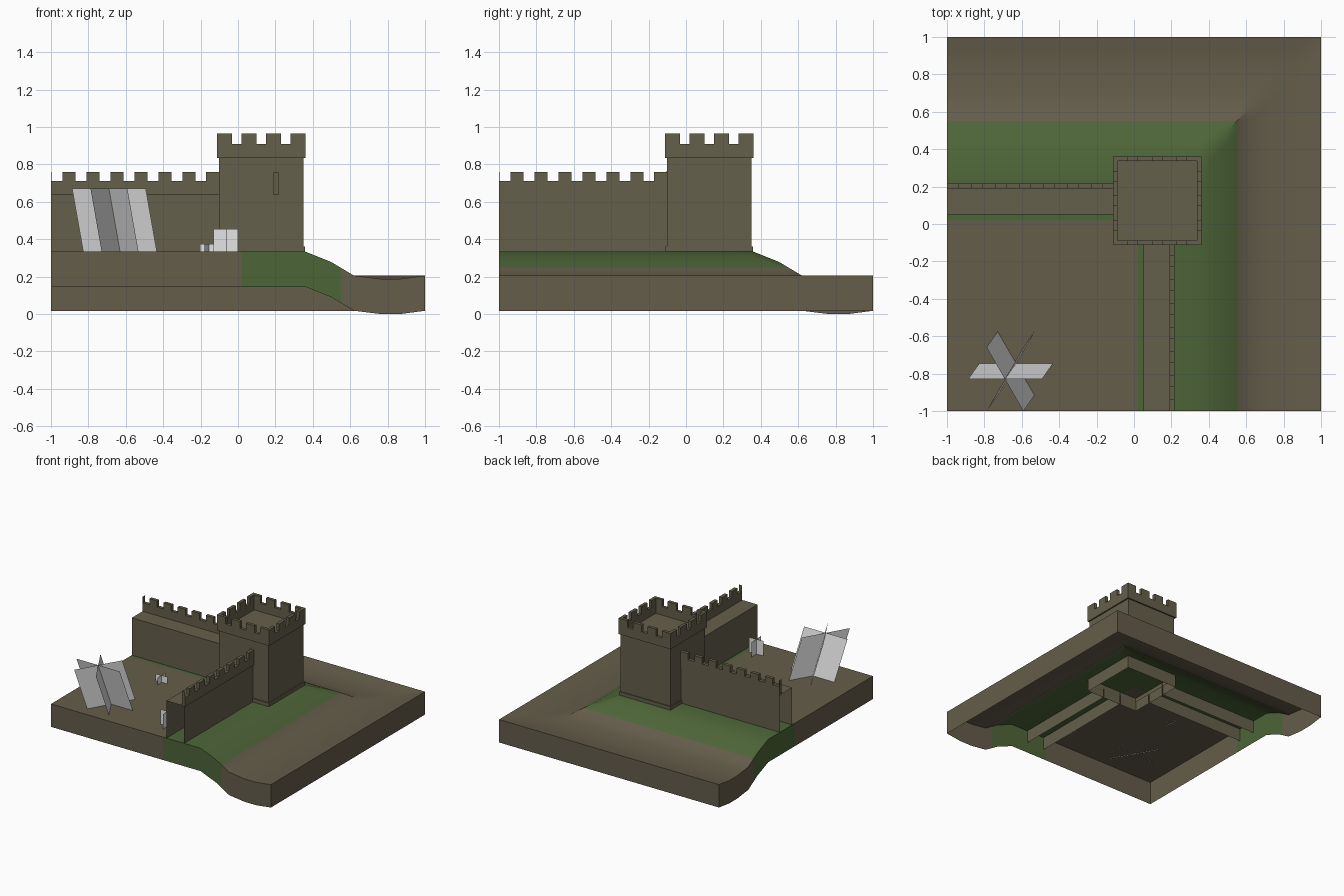
import bpy, bmesh, math

cube = bpy.data.objects.get("Cube")
if cube:
    bpy.data.objects.remove(cube, do_unlink=True)


def material(name, color):
    m = bpy.data.materials.new(name)
    m.use_nodes = True
    m.diffuse_color = (*color, 1)
    bsdf = m.node_tree.nodes["Principled BSDF"]
    bsdf.inputs["Base Color"].default_value = (*color, 1)
    bsdf.inputs["Roughness"].default_value = 0.9
    return m


STONE = material("stone", (0.13, 0.115, 0.07))
EARTH = material("earth", (0.13, 0.11, 0.07))
GRASS = material("grass", (0.075, 0.13, 0.04))
PALE = material("pale_grey", (0.8, 0.8, 0.8))


def finish(name, bm, mats, smooth=False):
    mesh = bpy.data.meshes.new(name)
    bm.to_mesh(mesh)
    bm.free()
    ob = bpy.data.objects.new(name, mesh)
    bpy.context.collection.objects.link(ob)
    for m in mats:
        mesh.materials.append(m)
    if smooth:
        bpy.ops.object.select_all(action="DESELECT")
        ob.select_set(True)
        bpy.context.view_layer.objects.active = ob
        bpy.ops.object.shade_smooth_by_angle(angle=math.radians(40))
    return ob


def box(bm, x, y, z, open_sides=()):
    """Box from ranges; open_sides lists (axis, sign) of the faces left out."""
    made = bmesh.ops.create_cube(bm, size=1)["verts"]
    for v in made:
        for i, r in enumerate((x, y, z)):
            v.co[i] = r[0] if v.co[i] < 0 else r[1]
    faces = {f for v in made for f in v.link_faces}
    drop = []
    for f in faces:
        f.normal_update()
        if any(f.normal[a] * s > 0.9 for a, s in open_sides):
            drop.append(f)
    bmesh.ops.delete(bm, geom=drop, context="FACES")


# Ground: plateau falling to a ditch on two sides, an open shell with a skirt
def height(d):
    pts = [(-1, 0.333), (0.36, 0.333), (0.5, 0.277), (0.62, 0.205),
           (0.76, 0.188), (0.87, 0.188), (1, 0.205)]
    for (a, h), (b, k) in zip(pts, pts[1:]):
        if d <= b:
            return h + (k - h) * (d - a) / (b - a)
    return pts[-1][1]


steps = [-1, -0.5, 0.02, 0.2, 0.36, 0.43, 0.5, 0.55, 0.62, 0.69, 0.76, 0.87, 0.94, 1]
bm = bmesh.new()
grid = [[bm.verts.new((x, y, height(max(x, y)))) for y in steps] for x in steps]
for i in range(len(steps) - 1):
    for j in range(len(steps) - 1):
        a, b = grid[i][j], grid[i + 1][j]
        c, d = grid[i + 1][j + 1], grid[i][j + 1]
        for loop in ([(a, b, c), (a, c, d)] if i == j else [(a, b, c, d)]):
            bm.faces.new(loop)
rim = [e for e in bm.edges if e.is_boundary]
skirt = bmesh.ops.extrude_edge_only(bm, edges=rim)["geom"]
for v in skirt:
    if isinstance(v, bmesh.types.BMVert):
        v.co.z -= 0.188
bmesh.ops.recalc_face_normals(bm, faces=bm.faces)
for f in bm.faces:
    c = f.calc_center_median()
    f.material_index = int(0.02 < max(c.x, c.y) < 0.55)
finish("ground", bm, [EARTH, GRASS], smooth=True)

# Curtain walls: hollow wall, walkway on top, battlements on the outer edge
END = -0.1
for name, swap in (("back_wall", False), ("side_wall", True)):
    bm = bmesh.new()
    box(bm, (-1, END), (0.05, 0.21), (0.23, 0.64), [(2, -1), (0, -1), (0, 1)])
    box(bm, (-1, END), (0.19, 0.217), (0.635, 0.71))
    for k in range(8):
        x = END - 0.128 * k
        box(bm, (max(-1, x - 0.07), x), (0.19, 0.217), (0.71, 0.76))
    if swap:
        for v in bm.verts:
            v.co.x, v.co.y = v.co.y, v.co.x
        bmesh.ops.reverse_faces(bm, faces=bm.faces)
    finish(name, bm, [STONE])

# Tower: shaft, plinth
MID = 0.124


def span(r):
    return (MID - r, MID + r)


bm = bmesh.new()
box(bm, span(0.226), span(0.226), (0.3, 0.84), [(2, -1)])
finish("tower_shaft", bm, [STONE])
bm = bmesh.new()
box(bm, span(0.234), span(0.234), (0.23, 0.362), [(2, -1)])
finish("tower_plinth", bm, [STONE])

# Tower battlements: four parapet sides, four merlons each
R, T = 0.237, 0.025
bm = bmesh.new()
for axis in (0, 1):
    for side in (-1, 1):
        across = sorted((MID + side * R, MID + side * (R - T)))
        runs = [(span(R), (0.835, 0.908))]
        for k in range(4):
            start = MID - R + k * 0.1313
            runs.append(((start, start + 0.08), (0.908, 0.965)))
        for along, z in runs:
            xy = (along, across) if axis == 0 else (across, along)
            box(bm, *xy, z)
finish("tower_battlements", bm, [STONE])

# Arrow slit on the front of the tower
bm = bmesh.new()
front = MID - 0.226
box(bm, (0.185, 0.207), (front - 0.004, front + 0.002), (0.65, 0.762))
box(bm, (0.181, 0.211), (front - 0.004, front + 0.002), (0.70, 0.715))
finish("arrow_slit", bm, [STONE])


# Trees and shrubs: crossed upright cards, optionally leaning
def cards(name, x, y, half, tall, count, turn=0, lean=(0, 0)):
    bm = bmesh.new()
    base = 0.33
    for k in range(count):
        a = turn + math.pi * k / count
        dx, dy = half * math.cos(a), half * math.sin(a)
        bm.faces.new([bm.verts.new(p) for p in (
            (x - dx, y - dy, base), (x + dx, y + dy, base),
            (x + dx + lean[0], y + dy + lean[1], base + tall),
            (x - dx + lean[0], y - dy + lean[1], base + tall))])
    finish(name, bm, [PALE])


cards("large_tree", -0.63, -0.745, 0.197, 0.34, 3, lean=(-0.06, -0.085))
cards("front_shrub", -0.065, -0.82, 0.065, 0.125, 2, turn=0.05)
cards("middle_shrub", -0.545, -0.215, 0.053, 0.06, 2, turn=0.05)
cards("tower_shrub", -0.155, -0.14, 0.053, 0.045, 2, turn=-0.45)
